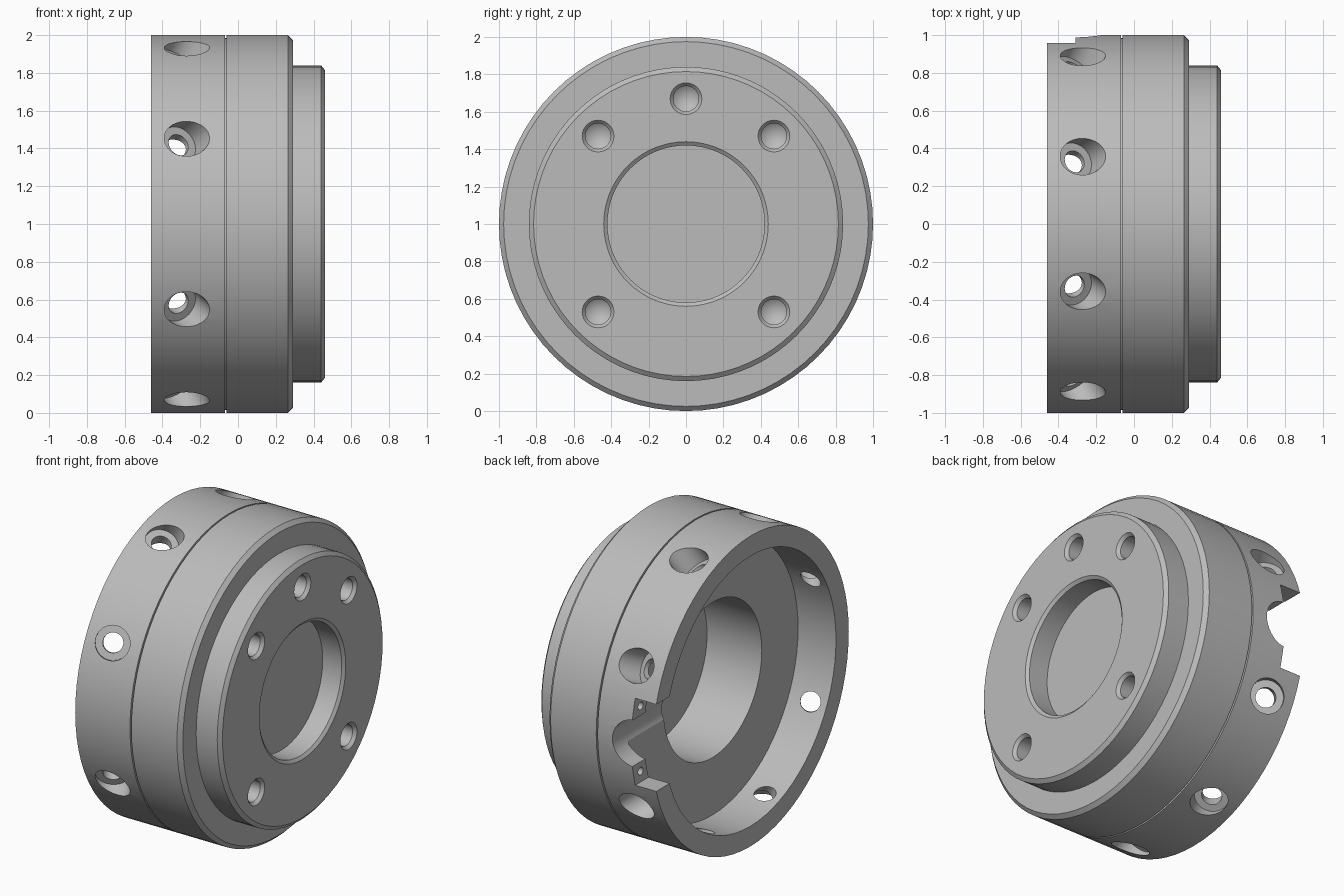
import bpy, bmesh
from math import sin, cos, pi, radians
from mathutils import Matrix, Vector

cube = bpy.data.objects.get("Cube")
if cube:
    bpy.data.objects.remove(cube, do_unlink=True)

steel = bpy.data.materials.new("grey_steel")
steel.use_nodes = True
GREY = (0.5, 0.5, 0.5, 1)
steel.diffuse_color = GREY
steel.node_tree.nodes["Principled BSDF"].inputs["Base Color"].default_value = GREY

AXIS = Vector((0, 0, 1))  # centre of the coupling


def add_object(name, bm, matrix):
    bmesh.ops.recalc_face_normals(bm, faces=bm.faces)
    bm.transform(matrix)
    mesh = bpy.data.meshes.new(name)
    bm.to_mesh(mesh)
    bm.free()
    mesh.materials.append(steel)
    obj = bpy.data.objects.new(name, mesh)
    bpy.context.collection.objects.link(obj)
    return obj


def lathe(name, profile, segments, matrix):
    """Revolve (x, radius) points around x; the ends lie on the axis."""
    bm = bmesh.new()
    rings = []
    for x, r in profile:
        if r == 0:
            rings.append([bm.verts.new((x, 0, 0))] * segments)
        else:
            rings.append([bm.verts.new((x, r * sin(2 * pi * i / segments),
                                        r * cos(2 * pi * i / segments)))
                          for i in range(segments)])
    for a, b in zip(rings, rings[1:]):
        for i in range(segments):
            j = (i + 1) % segments
            corners = list(dict.fromkeys((a[i], a[j], b[j], b[i])))
            bm.faces.new(corners)
    return add_object(name, bm, matrix)


def box(name, size, centre):
    bm = bmesh.new()
    bmesh.ops.create_cube(bm, size=1)
    return add_object(name, bm, Matrix.Translation(centre) @ Matrix.Diagonal((*size, 1)))


def aim(point, direction):
    """Place a lathe so that its +x points along direction."""
    turn = Vector((1, 0, 0)).rotation_difference(direction).to_matrix().to_4x4()
    return Matrix.Translation(point) @ turn


# Body: back cavity, deep blind bore, thin groove, stepped hub, front recess
body = lathe("coupling_body", [
    (0.2, 0), (0.2, 0.5), (-0.19, 0.5), (-0.19, 0.87), (-0.46, 0.87), (-0.46, 1),
    (-0.07, 1), (-0.07, 0.985), (-0.06, 0.985), (-0.06, 1), (0.265, 1),
    (0.29, 0.975), (0.29, 0.84), (0.44, 0.84), (0.46, 0.815), (0.46, 0.44),
    (0.445, 0.42), (0.31, 0.42), (0.31, 0)], 72, Matrix.Translation(AXIS))

cutters = []

# Slanted counterbored holes around the rim
counterbore = [(-0.3, 0), (-0.3, 0.06), (-0.09, 0.06), (-0.09, 0.104), (0.2, 0.104), (0.2, 0)]
for side in (-1, 1):
    for angle in (27, 69, 111, 153):
        a = radians(angle)
        radial = Vector((0, -cos(a), side * sin(a)))
        slant = radial * cos(radians(30)) + Vector((sin(radians(30)), 0, 0))
        cutters.append(lathe("rim_hole_cutter", counterbore, 32,
                             aim(AXIS + radial + Vector((-0.27, 0, 0)), slant)))

# Blind drilled holes in the hub face
drill = [(-0.17, 0), (-0.12, 0.068), (-0.02, 0.068), (0, 0.085), (0.05, 0.085), (0.05, 0)]
for y, z in ((0, 0.67), (0.47, 0.47), (-0.47, 0.47), (0.47, -0.47), (-0.47, -0.47)):
    cutters.append(lathe("hub_hole_cutter", drill, 28,
                         Matrix.Translation(AXIS + Vector((0.46, y, z)))))

# Rear notch, its round port and two small screw holes
cutters.append(box("notch_cutter", (0.3, 0.5, 0.56), AXIS + Vector((-0.46, 0.95, 0))))
cutters.append(lathe("port_cutter", [(-0.7, 0), (-0.7, 0.15), (0.2, 0.15), (0.2, 0)], 36,
                     aim(AXIS + Vector((-0.325, 1, 0)), Vector((0, 1, 0)))))
for z in (-0.21, 0.21):
    cutters.append(lathe("screw_hole_cutter", [(0, 0), (0, 0.025), (0.2, 0.025), (0.2, 0)], 16,
                         Matrix.Translation(AXIS + Vector((-0.41, 0.905, z)) + Vector((0.02, 0, 0)))))

# Apply the cuts and discard the cutters
bpy.ops.object.select_all(action="DESELECT")
bpy.context.view_layer.objects.active = body
body.select_set(True)
for cutter in cutters:
    cutter.hide_render = True
    cut = body.modifiers.new("cut", "BOOLEAN")
    cut.operation = "DIFFERENCE"
    cut.solver = "EXACT"
    cut.object = cutter
    bpy.ops.object.modifier_apply(modifier=cut.name)
    bpy.data.objects.remove(cutter, do_unlink=True)

bpy.ops.object.shade_smooth_by_angle(angle=radians(25))
